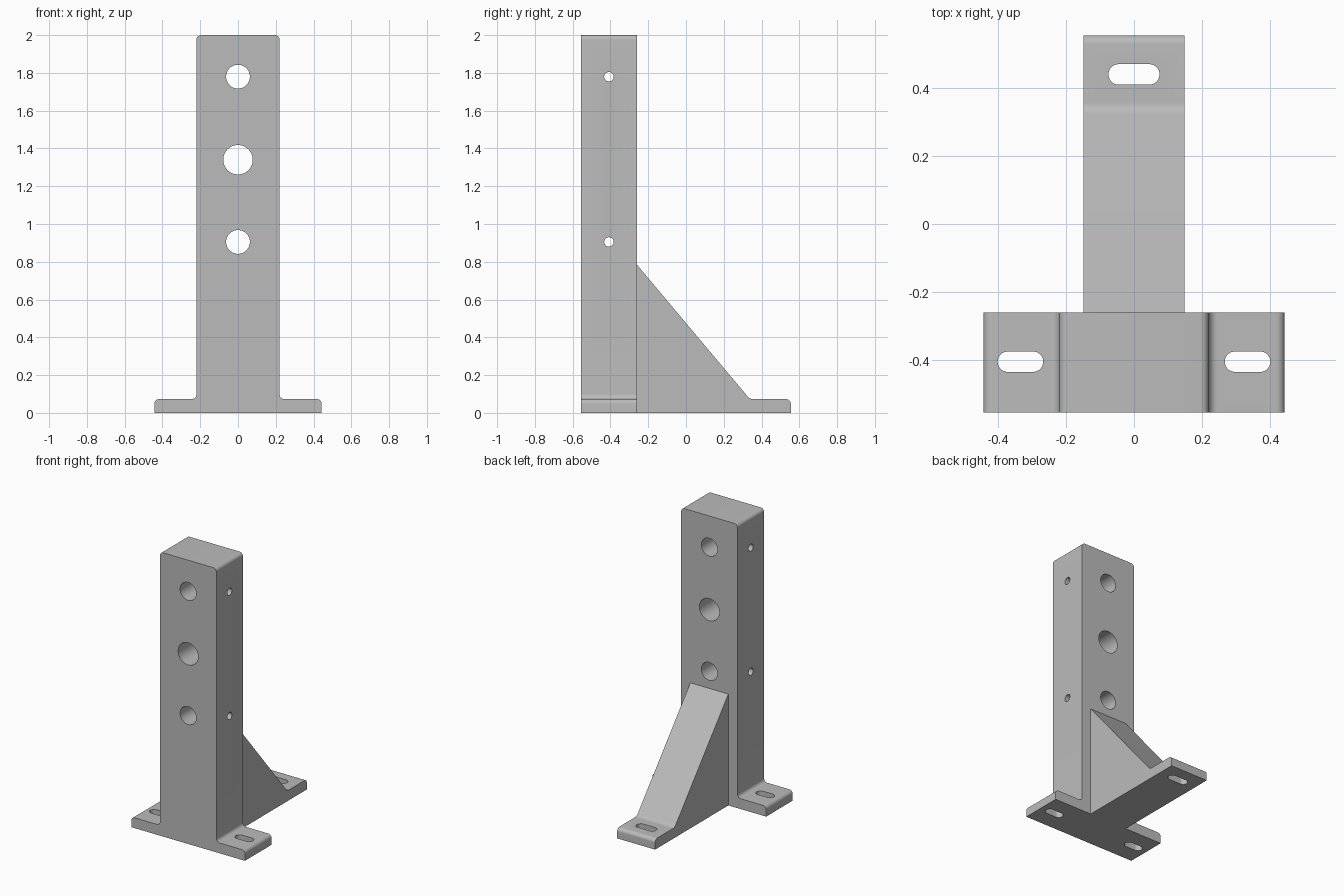
import bpy, bmesh, math
from mathutils import Vector, Matrix

cube = bpy.data.objects.get("Cube")
if cube:
    bpy.data.objects.remove(cube, do_unlink=True)

steel = bpy.data.materials.new("plain grey steel")
steel.use_nodes = True
GREY = (0.5, 0.5, 0.5, 1)
steel.diffuse_color = GREY
steel.node_tree.nodes["Principled BSDF"].inputs["Base Color"].default_value = GREY


def rounded(corners, steps=8):
    """Turn (u, v, radius) corners into an outline with filleted corners."""
    outline = []
    for i, (u, v, r) in enumerate(corners):
        p = Vector((u, v))
        if r == 0:
            outline.append(p)
            continue
        to_prev = (Vector(corners[i - 1][:2]) - p).normalized()
        to_next = (Vector(corners[(i + 1) % len(corners)][:2]) - p).normalized()
        half = to_prev.angle(to_next) / 2
        centre = p + (to_prev + to_next).normalized() * r / math.sin(half)
        start = p + to_prev * r / math.tan(half) - centre
        end = p + to_next * r / math.tan(half) - centre
        sweep = start.angle_signed(end)
        for k in range(steps + 1):
            a = -sweep * k / steps
            outline.append(centre + Matrix.Rotation(a, 2) @ start)
    return outline


def extrude(name, outline, place, low, high):
    """Sweep a 2D outline from low to high; place maps (u, v, depth) to xyz."""
    bm = bmesh.new()
    ends = [[bm.verts.new(place(p.x, p.y, d)) for p in outline] for d in (low, high)]
    for ring in ends:
        bm.faces.new(ring)
    n = len(outline)
    for i in range(n):
        j = (i + 1) % n
        bm.faces.new((ends[0][i], ends[0][j], ends[1][j], ends[1][i]))
    bmesh.ops.recalc_face_normals(bm, faces=bm.faces)
    mesh = bpy.data.meshes.new(name)
    bm.to_mesh(mesh)
    bm.free()
    mesh.materials.append(steel)
    obj = bpy.data.objects.new(name, mesh)
    bpy.context.collection.objects.link(obj)
    return obj


def along_x(u, v, d): return (d, u, v)
def along_y(u, v, d): return (u, d, v)
def along_z(u, v, d): return (u, v, d)


def slot(u, v, reach, r, steps=24):
    """Round hole outline, stretched sideways by reach."""
    points = []
    for side in (1, -1):
        for k in range(steps + 1 if reach else steps):
            a = math.pi * (k / steps - 0.5)
            points.append(Vector((u + side * (reach + r * math.cos(a)),
                                  v + side * r * math.sin(a))))
    return points


def combine(target, tool, operation):
    """Apply a boolean and remove the tool object."""
    mod = target.modifiers.new(operation.title(), 'BOOLEAN')
    mod.operation, mod.solver, mod.object = operation, 'EXACT', tool
    bpy.context.view_layer.objects.active = target
    bpy.ops.object.modifier_apply(modifier=mod.name)
    bpy.data.objects.remove(tool, do_unlink=True)


FRONT, COLUMN_BACK, BACK = -0.555, -0.26, 0.555
FOOT, COLUMN, BASE, RIB = 0.073, 0.22, 0.443, 0.148
FILLET = 0.025

# Column with a foot on either side
half = [(BASE, 0, 0), (BASE, FOOT, FILLET), (COLUMN, FOOT, FILLET), (COLUMN, 2, FILLET)]
profile = half + [(-u, v, r) for u, v, r in reversed(half)]
bracket = extrude("bracket", rounded(profile), along_y, FRONT, COLUMN_BACK)

# Sloped rib and rear foot, bedded into the column
side = [(-0.3, 0, 0), (BACK, 0, 0), (BACK, FOOT, FILLET), (0.338, FOOT, 0.04),
        (COLUMN_BACK, 0.785, 0), (-0.3, 0.785, 0)]
combine(bracket, extrude("rib", rounded(side), along_x, -RIB, RIB), 'UNION')

# Large holes front to back
for z, r in ((1.78, 0.063), (1.34, 0.078), (0.905, 0.063)):
    combine(bracket, extrude("bore", slot(0, z, 0, r), along_y, -0.7, 0), 'DIFFERENCE')

# Small cross holes
for z in (1.78, 0.905):
    combine(bracket, extrude("cross_hole", slot(-0.408, z, 0, 0.025), along_x, -0.4, 0.4),
            'DIFFERENCE')

# Mounting slots through the feet
for x, y, reach in ((-0.334, -0.405, 0.037), (0.334, -0.405, 0.037), (0, 0.44, 0.045)):
    combine(bracket, extrude("foot_slot", slot(x, y, reach, 0.03), along_z, -0.1, 0.2),
            'DIFFERENCE')

# Smooth fillets and bores, crisp edges elsewhere
bpy.ops.object.select_all(action='DESELECT')
bracket.select_set(True)
bpy.context.view_layer.objects.active = bracket
bpy.ops.object.shade_smooth_by_angle(angle=math.radians(25))
